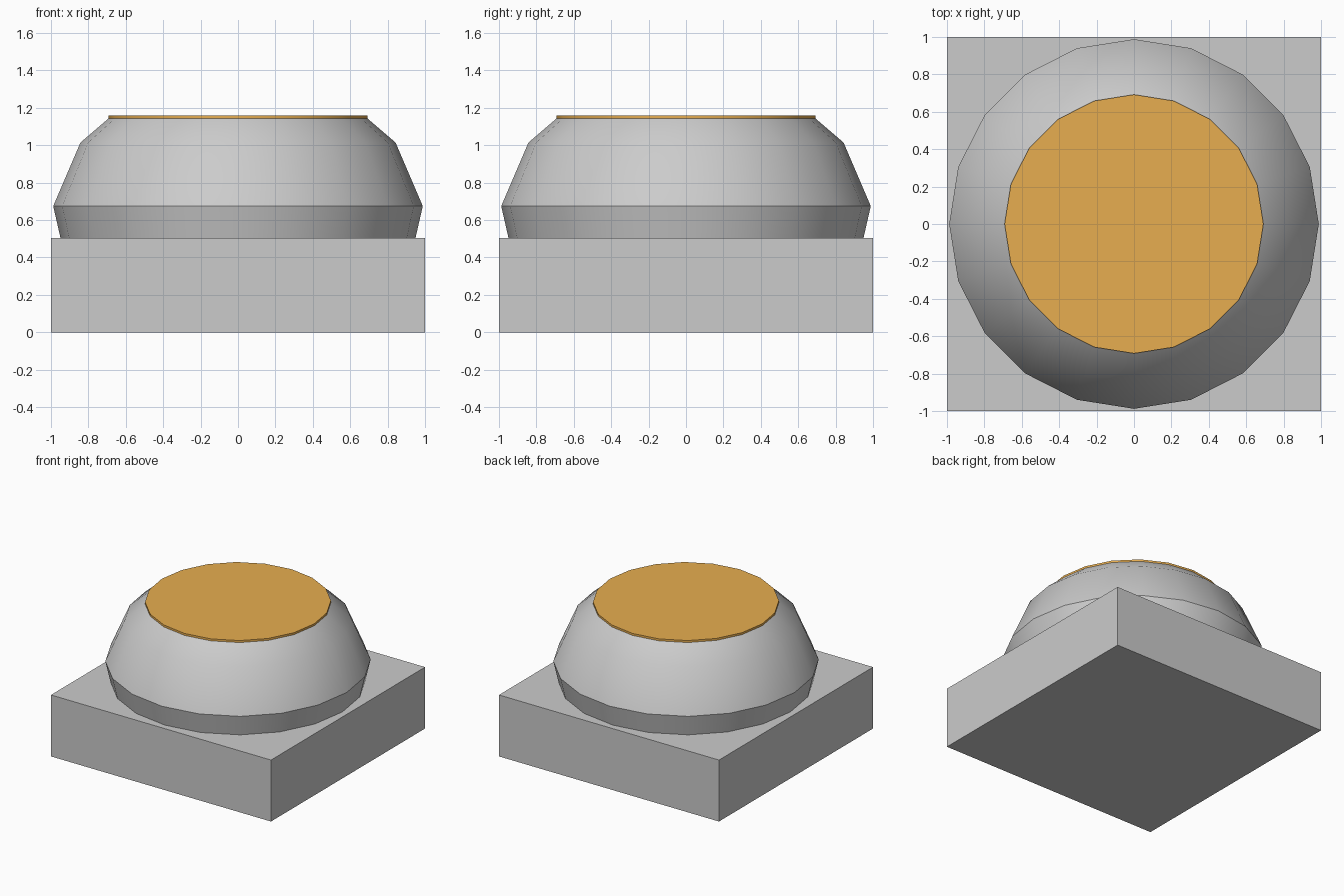
import bpy, bmesh
from math import cos, sin, pi, radians

if "Cube" in bpy.data.objects:
    bpy.data.objects.remove(bpy.data.objects["Cube"])

SIDES = 20


def lathe(name, profile):
    """Revolve (radius, height) points around z and cap both ends."""
    bm = bmesh.new()
    rings = [[bm.verts.new((r * cos(2 * pi * i / SIDES), r * sin(2 * pi * i / SIDES), z))
              for i in range(SIDES)] for r, z in profile]
    for low, high in zip(rings, rings[1:]):
        for i in range(SIDES):
            j = (i + 1) % SIDES
            bm.faces.new((low[i], low[j], high[j], high[i]))
    bm.faces.new(rings[0][::-1])
    bm.faces.new(rings[-1])
    mesh = bpy.data.meshes.new(name)
    bm.to_mesh(mesh)
    bm.free()
    obj = bpy.data.objects.new(name, mesh)
    bpy.context.collection.objects.link(obj)
    bpy.ops.object.select_all(action='DESELECT')
    obj.select_set(True)
    bpy.context.view_layer.objects.active = obj
    bpy.ops.object.shade_smooth_by_angle(angle=radians(35))
    return obj


# Square base block
bpy.ops.mesh.primitive_cube_add(size=1, location=(0, 0, 0.2525))
base = bpy.context.object
base.name = "base"
base.scale = (2, 2, 0.505)

# Rounded dome, cut flat at the top
lathe("dome", [(0.948, 0.50), (0.988, 0.675), (0.842, 1.015), (0.675, 1.158)])

# Thin orange disc set on the dome
disc = lathe("top_disc", [(0.692, 1.14), (0.692, 1.16)])
orange = bpy.data.materials.new("orange")
orange.diffuse_color = (0.80, 0.42, 0.08, 1)
orange.use_nodes = True
orange.node_tree.nodes["Principled BSDF"].inputs["Base Color"].default_value = orange.diffuse_color
disc.data.materials.append(orange)
